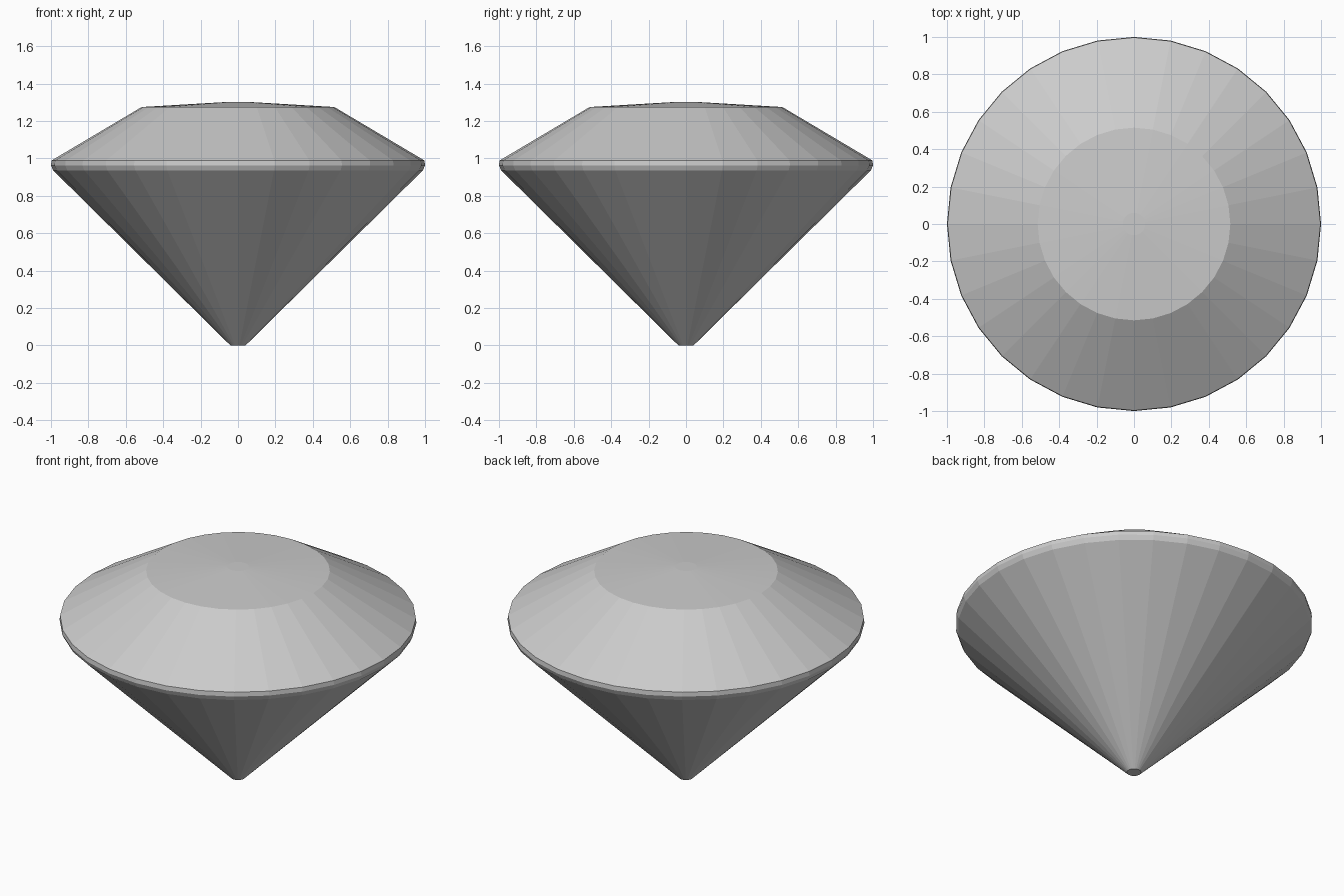
import bpy, bmesh
from math import cos, sin, tau

if "Cube" in bpy.data.objects:
    bpy.data.objects.remove(bpy.data.objects["Cube"])

SIDES = 32

# Gem profile (radius, height): culet, pavilion, girdle, crown, table
profile = [
    (0.04, 0.0),
    (0.988, 0.936),
    (1.0, 0.963),
    (0.997, 0.989),
    (0.515, 1.275),
    (0.06, 1.302),
]

bm = bmesh.new()
rings = [[bm.verts.new((r * cos(tau * i / SIDES), r * sin(tau * i / SIDES), z))
          for i in range(SIDES)] for r, z in profile]

# Flat facets between neighbouring rings
for low, high in zip(rings, rings[1:]):
    for i in range(SIDES):
        j = (i + 1) % SIDES
        bm.faces.new((low[i], low[j], high[j], high[i]))

# Culet and table caps
bm.faces.new(rings[0][::-1])
bm.faces.new(rings[-1])

mesh = bpy.data.meshes.new("cut_gem")
bm.to_mesh(mesh)
bm.free()
gem = bpy.data.objects.new("cut_gem", mesh)
bpy.context.collection.objects.link(gem)
